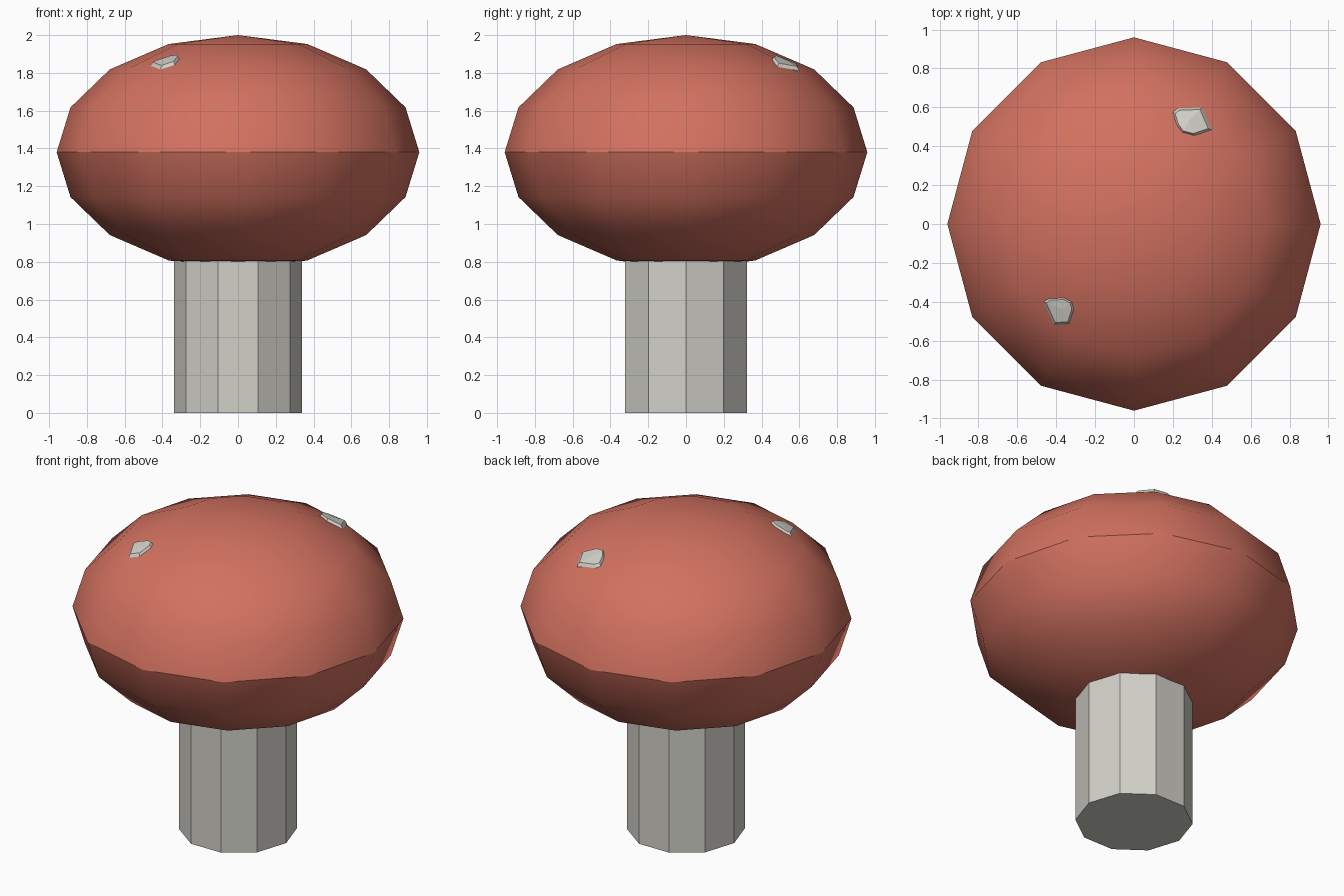
import bpy
import bmesh
from math import sin, cos, tau, pi, atan2, floor

if "Cube" in bpy.data.objects:
    bpy.data.objects.remove(bpy.data.objects["Cube"], do_unlink=True)

SEGMENTS = 12
CAP_R, CAP_H, CAP_Z = 0.96, 0.62, 1.38


def material(name, rgb):
    mat = bpy.data.materials.new(name)
    mat.use_nodes = True
    color = (*rgb, 1.0)
    mat.diffuse_color = color
    mat.node_tree.nodes["Principled BSDF"].inputs["Base Color"].default_value = color
    return mat


def loft(name, rings, mat):
    """Skin a stack of rings; a one-point ring makes a pole, others are capped."""
    bm = bmesh.new()
    loops = [[bm.verts.new(p) for p in ring] for ring in rings]
    for low, high in zip(loops, loops[1:]):
        n = max(len(low), len(high))
        for i in range(n):
            j = (i + 1) % n
            corners = [low[i % len(low)], low[j % len(low)],
                       high[j % len(high)], high[i % len(high)]]
            bm.faces.new(list(dict.fromkeys(corners)))
    for end in (loops[0], loops[-1]):
        if len(end) > 2:
            bm.faces.new(end)
    bmesh.ops.recalc_face_normals(bm, faces=bm.faces)
    mesh = bpy.data.meshes.new(name)
    bm.to_mesh(mesh)
    bm.free()
    obj = bpy.data.objects.new(name, mesh)
    bpy.context.collection.objects.link(obj)
    mesh.materials.append(mat)
    return obj


def ring(radius, z, sides):
    if radius < 0.001:
        return [(0, 0, z)]
    return [(radius * cos(tau * i / sides), radius * sin(tau * i / sides), z)
            for i in range(sides)]


def cap_height(x, y):
    """Height of the faceted cap on the band that carries the spots."""
    step = tau / SEGMENTS
    mid = (floor(atan2(y, x) / step) + 0.5) * step
    along = x * cos(mid) + y * sin(mid)
    inner, outer = (CAP_R * cos(a) * cos(step / 2) for a in (3 * pi / 8, pi / 4))
    t = (along - inner) / (outer - inner)
    return CAP_Z + CAP_H * (sin(3 * pi / 8) * (1 - t) + sin(pi / 4) * t)


def spot(name, outline, mat):
    """Chipped plate lying on the cap, with bevelled rim."""
    cx = sum(p[0] for p in outline) / len(outline)
    cy = sum(p[1] for p in outline) / len(outline)

    def layer(scale, lift):
        pts = [(cx + (x - cx) * scale, cy + (y - cy) * scale) for x, y in outline]
        return [(x, y, cap_height(x, y) + lift) for x, y in pts]

    top = [(cx, cy, cap_height(cx, cy) + 0.02)]
    return loft(name, [layer(0.95, -0.03), layer(1.0, 0.0), layer(0.85, 0.016), top], mat)


red = material("cap red", (0.64, 0.165, 0.115))
pale = material("pale grey", (0.64, 0.63, 0.575))

# Stem
loft("stem", [ring(0.34, 0, 10), ring(0.34, 0.85, 10)], pale)

# Cap: flattened sphere, smooth with a crisp rim
angles = [-pi / 2 + pi * i / 8 for i in range(9)]
cap = loft("cap", [ring(CAP_R * cos(a), CAP_Z + CAP_H * sin(a), SEGMENTS)
                   for a in angles], red)
bpy.ops.object.select_all(action="DESELECT")
cap.select_set(True)
bpy.context.view_layer.objects.active = cap
bpy.ops.object.shade_smooth_by_angle(angle=pi / 6)

# Spots
spot("front_spot", [(-0.465, -0.40), (-0.44, -0.385), (-0.36, -0.38), (-0.32, -0.40),
                    (-0.31, -0.44), (-0.335, -0.515), (-0.41, -0.52)], pale)
spot("back_spot", [(0.2, 0.575), (0.225, 0.595), (0.35, 0.6), (0.4, 0.485),
                   (0.31, 0.455), (0.25, 0.47), (0.22, 0.51)], pale)
